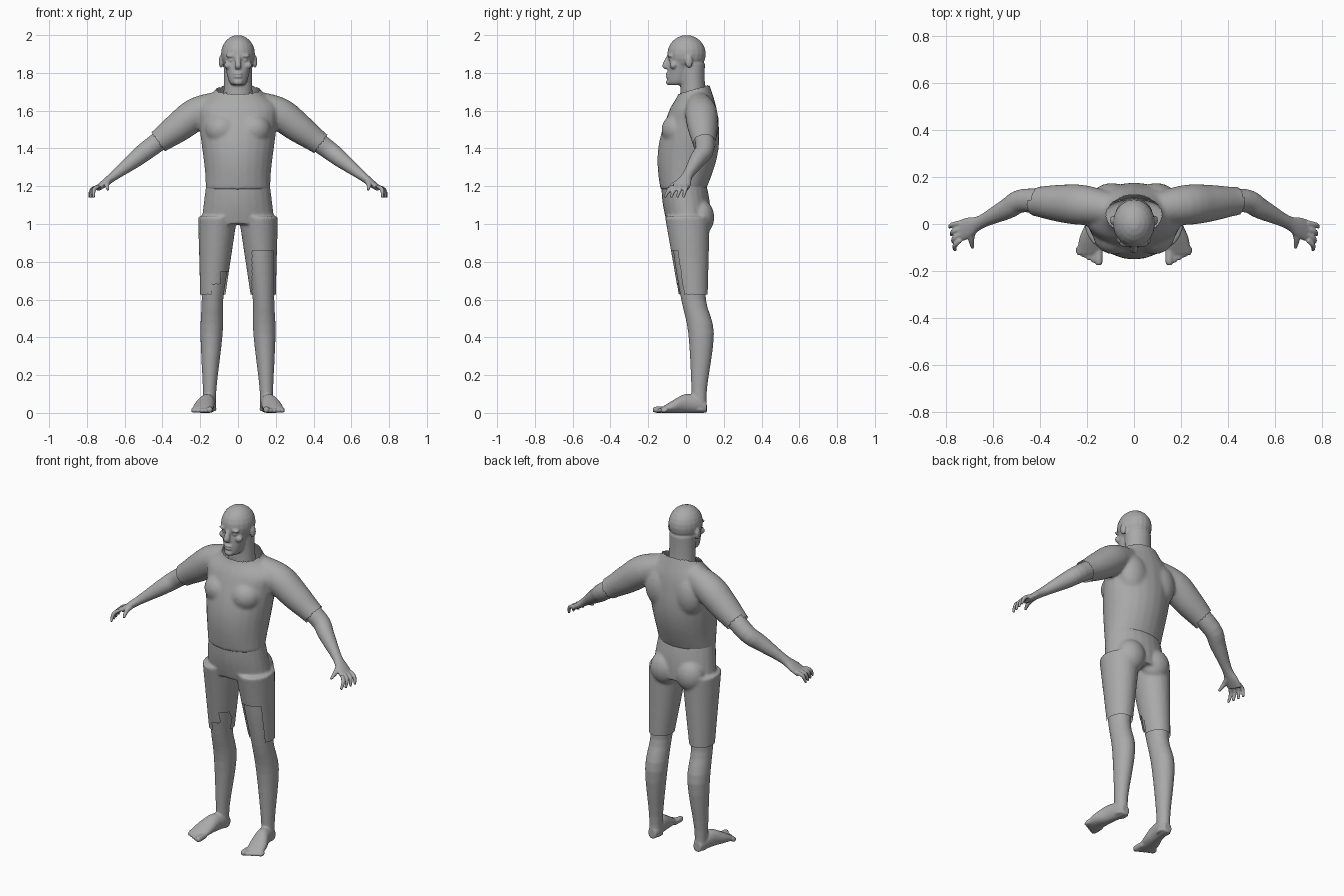
import bpy, bmesh
from math import sin, cos, pi, tau
from mathutils import Vector, Matrix

cube = bpy.data.objects.get("Cube")
if cube:
    bpy.data.objects.remove(cube)

shade = (.4, .4, .4, 1)
grey = bpy.data.materials.new("plain grey")
grey.use_nodes = True
grey.diffuse_color = shade
grey.node_tree.nodes["Principled BSDF"].inputs["Base Color"].default_value = shade

AXIS_X, AXIS_Y, AXIS_Z = Vector((1, 0, 0)), Vector((0, 1, 0)), Vector((0, 0, 1))
SIDES = {"left": 1, "right": -1}


def ring(point, radius, width=None):
    """One elliptical station of a tube."""
    return Vector((*point, radius, width or radius))


def spline(stations, steps=4):
    """Smooth curve through the stations."""
    padded = [stations[0], *stations, stations[-1]]
    curve = []
    for before, start, end, after in zip(padded, padded[1:], padded[2:], padded[3:]):
        for step in range(steps):
            t = step / steps
            leave, arrive = (end - before) / 2, (after - start) / 2
            rise = t * t * (3 - 2 * t)
            curve.append(start.lerp(end, rise) + leave * t * (1 - t) ** 2 - arrive * t * t * (1 - t))
    return curve + [stations[-1]]


def tube(bm, stations, side=1, axis=None, across=AXIS_Y, segments=24):
    """Closed loft of ellipses; the first radius lies along the across direction."""
    curve = spline(stations)
    centres = [Vector(station[:3]) for station in curve]
    rings = []
    for i, station in enumerate(curve):
        ahead, behind = centres[min(i + 1, len(centres) - 1)], centres[max(i - 1, 0)]
        along = axis or (ahead - behind).normalized()
        u = (across - along * along.dot(across)).normalized()
        w = along.cross(u)
        loop = []
        for k in range(segments):
            angle = tau * k / segments
            spot = centres[i] + u * station[3] * cos(angle) + w * station[4] * sin(angle)
            loop.append(bm.verts.new((spot.x * side, spot.y, spot.z)))
        rings.append(loop)
    faces = [bm.faces.new(rings[0]), bm.faces.new(rings[-1])]
    for low, high in zip(rings, rings[1:]):
        for k in range(segments):
            faces.append(bm.faces.new((low[k - 1], low[k], high[k], high[k - 1])))
    bmesh.ops.recalc_face_normals(bm, faces=faces)


def blob(bm, centre, size):
    """Ellipsoid for muscles and facial features."""
    place = Matrix.Translation(centre) @ Matrix.Diagonal((*size, 1))
    bmesh.ops.create_uvsphere(bm, u_segments=20, v_segments=12, radius=1, matrix=place)


def finish(bm, name, voxel, smooth, trimmed=None):
    """Fuse the volumes, soften the joins and trim away cloth by a rule."""
    mesh = bpy.data.meshes.new(name)
    bm.to_mesh(mesh)
    bm.free()
    part = bpy.data.objects.new(name, mesh)
    bpy.context.collection.objects.link(part)
    fuse = part.modifiers.new("fuse", 'REMESH')
    fuse.mode = 'VOXEL'
    fuse.voxel_size = voxel
    soften = part.modifiers.new("soften", 'SMOOTH')
    soften.iterations = smooth
    bpy.context.view_layer.update()
    depsgraph = bpy.context.evaluated_depsgraph_get()
    fused = bpy.data.meshes.new_from_object(part.evaluated_get(depsgraph))
    part.modifiers.clear()
    part.data = fused
    bm = bmesh.new()
    bm.from_mesh(fused)
    if trimmed:
        waste = [face for face in bm.faces if trimmed(*face.calc_center_median())]
        bmesh.ops.delete(bm, geom=waste, context='FACES')
    for face in bm.faces:
        face.smooth = True
    bm.to_mesh(fused)
    bm.free()
    fused.materials.clear()
    fused.materials.append(grey)


# Head: neck, skull and jaw
bm = bmesh.new()
tube(bm, [ring((0, .04, 1.62), .07, .08), ring((0, .035, 1.74), .065, .075),
          ring((0, .03, 1.85), .07, .075)], axis=AXIS_Z)
blob(bm, (0, .003, 1.9), (.09, .102, .1))
tube(bm, [ring((0, -.05, 1.735), .04, .03), ring((0, -.04, 1.76), .06, .05),
          ring((0, -.03, 1.87), .06, .075)], axis=AXIS_Z)
# Nose, lips and chin
tube(bm, [ring((0, -.09, 1.89), .012), ring((0, -.108, 1.84), .018), ring((0, -.1, 1.82), .014)],
     axis=AXIS_Z)
for lip in (1.78, 1.795):
    blob(bm, (0, -.095, lip), (.025, .014, .007))
blob(bm, (0, -.09, 1.75), (.025, .016, .016))
# Brows, eyes, cheeks and ears
for side in SIDES.values():
    blob(bm, (side * .034, -.084, 1.89), (.03, .014, .01))
    blob(bm, (side * .036, -.078, 1.868), (.015, .012, .01))
    blob(bm, (side * .05, -.066, 1.84), (.025, .02, .02))
    blob(bm, (side * .09, .015, 1.86), (.012, .02, .034))
finish(bm, "head", .0055, 3)

# Limb landmarks, mirrored for the other side
shoulder, elbow = Vector((.21, .08, 1.59)), Vector((.47, .1, 1.4))
wrist, knuckles = Vector((.65, .01, 1.26)), Vector((.74, -.03, 1.19))
hip, knee = Vector((.11, .01, 1)), Vector((.135, .04, .6))
calf, ankle = Vector((.14, .08, .42)), Vector((.15, .07, .13))


def leg_ring(point, radius):
    return ring(point, radius * 1.15, radius)


def shirt_trimmed(x, y, z):
    """Sloping neck opening and uneven sleeve ends."""
    if abs(x) < .12 and z > 1.7 + .28 * y:
        return True
    reach = (Vector((abs(x), y, z)) - shoulder).dot((elbow - shoulder).normalized())
    limit = .28 if x > 0 else .26 if y < .1 else .24
    return reach > limit


# Shirt: trunk from waist to shoulder line, then the neck slope
bm = bmesh.new()
trunk = []
for step in range(7):
    t = step / 6
    trunk.append(ring((0, .055 * t - .015, 1.18 + .44 * t),
                      .12 + .04 * sin(pi * t), .17 + .04 * t * t * (3 - 2 * t)))
trunk += [ring((0, .05, 1.69), .09, .135), ring((0, .04, 1.78), .07, .08)]
tube(bm, trunk, axis=AXIS_Z)
# Chest, shoulder blades and sleeves
for side in SIDES.values():
    blob(bm, (side * .085, -.045, 1.5), (.09, .085, .085))
    blob(bm, (side * .095, .105, 1.53), (.09, .07, .12))
    tube(bm, [ring((.06, .06, 1.65), .06), ring(shoulder, .085),
              ring(shoulder.lerp(elbow, .4), .08), ring(shoulder.lerp(elbow, .8), .063),
              ring(elbow, .06), ring(elbow.lerp(wrist, .2), .06)], side)
finish(bm, "shirt", .009, 8, shirt_trimmed)


def shorts_trimmed(x, y, z):
    """Open waist and knees, with a torn hem on the front."""
    if not .63 < z < 1.215:
        return True
    torn_left = .075 < x < .185 and z < .86
    torn_right = -.14 < x < -.09 and z < .68 or -.09 < x < -.055 and z < .75
    return y < .02 and (torn_left or torn_right)


# Shorts: pelvis, seat and thighs
bm = bmesh.new()
pelvis = []
for step in range(5):
    t = step / 4
    pelvis.append(ring((0, .03 * t - .015, 1.24 - .24 * t),
                       .115 + .01 * sin(pi * t), .165 + .03 * t))
tube(bm, pelvis, axis=AXIS_Z)
for side in SIDES.values():
    blob(bm, (side * .085, .075, 1.035), (.085, .075, .095))
    tube(bm, [leg_ring(hip.lerp(knee, t), .1 - .035 * t) for t in (-.1, .5, 1.1)], side, AXIS_Z)
finish(bm, "shorts", .008, 5, shorts_trimmed)

for label, side in SIDES.items():
    # Arm and palm
    bm = bmesh.new()
    tube(bm, [ring(shoulder.lerp(elbow, .4), .055), ring(elbow, .05),
              ring(elbow.lerp(wrist, .4), .044), ring(wrist, .028, .026),
              ring(wrist.lerp(knuckles, .6), .043, .02), ring(knuckles, .045, .016)], side)
    # Fingers, fanned out and drooping
    for i in range(4):
        base = knuckles + Vector((0, .036 - .025 * i, .01))
        tip = Vector((.787 - .008 * i, -.014 - .033 * i, 1.14))
        bend = base.lerp(tip, .5) + Vector((.012, 0, .01))
        tube(bm, [ring(base, .01), ring(bend, .011), ring(tip, .007)], side, segments=12)
    # Thumb
    tube(bm, [ring((.683, -.015, 1.23), .017), ring((.694, -.06, 1.21), .014),
              ring((.688, -.103, 1.18), .007)], side, across=AXIS_X, segments=12)
    finish(bm, label + "_arm", .005, 2)

    # Leg
    bm = bmesh.new()
    sole = Vector((ankle.x, ankle.y, .01))
    tube(bm, [leg_ring(hip, .08), leg_ring(hip.lerp(knee, .5), .074), leg_ring(knee, .057),
              leg_ring(calf, .059), leg_ring(ankle, .036), leg_ring(sole, .036)], side, AXIS_Z)
    # Foot, resting on the ground and widening towards the toes
    foot = [ring((x, y, height), width, height) for x, y, width, height in (
        (.15, .11, .025, .03), (.152, .07, .037, .045), (.165, 0, .043, .05),
        (.18, -.06, .053, .036), (.192, -.128, .052, .015))]
    tube(bm, foot, side, -AXIS_Y, AXIS_X)
    # Toes, the inner one largest and longest
    for i in range(5):
        thick = .0125 if i else .017
        x, tip = .15 + .0215 * i, -.176 + .011 * i
        tube(bm, [ring((x, -.1, .018), thick), ring((x, tip + .018, thick), thick),
                  ring((x, tip, thick), thick * .6)], side, -AXIS_Y, AXIS_X, segments=12)
    finish(bm, label + "_leg", .006, 2)
